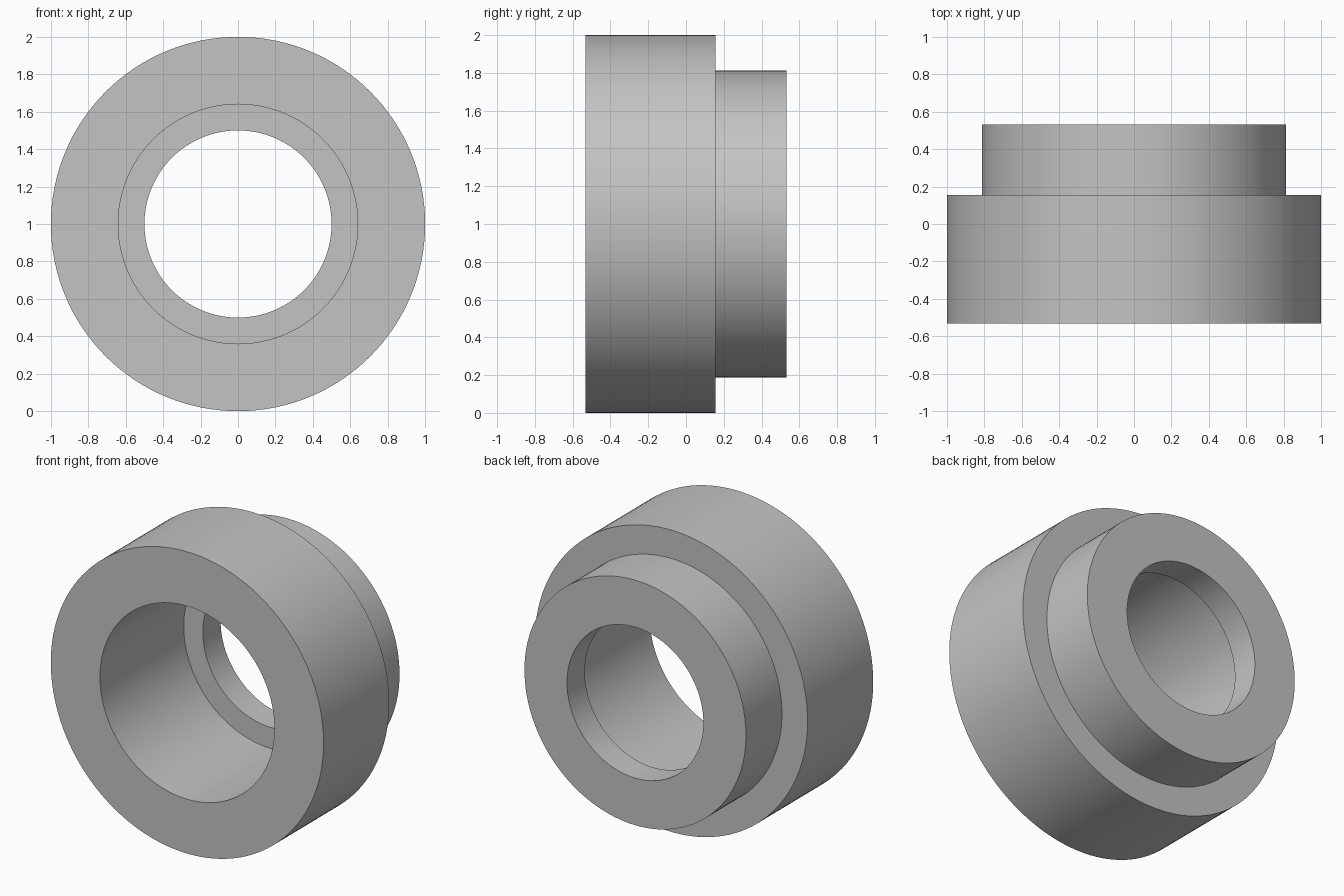
import bpy, bmesh, math
from mathutils import Vector

cube = bpy.data.objects.get("Cube")
if cube:
    bpy.data.objects.remove(cube, do_unlink=True)

# Single plain grey material
grey = bpy.data.materials.new("plain grey")
grey.use_nodes = True
colour = (0.55, 0.55, 0.55, 1)
grey.diffuse_color = colour
grey.node_tree.nodes["Principled BSDF"].inputs["Base Color"].default_value = colour

# Key dimensions
SEGMENTS = 128
FRONT, SHOULDER, SEAT, BACK = -0.532, 0.155, 0.346, 0.532
FLANGE_R, COLLAR_R, COUNTERBORE_R, BORE_R = 1.0, 0.812, 0.64, 0.5

# Closed cross-section as (radius, y), outside then back through the bore
profile = [
    (FLANGE_R, FRONT), (FLANGE_R, SHOULDER),
    (COLLAR_R, SHOULDER), (COLLAR_R, BACK),
    (BORE_R, BACK), (BORE_R, SEAT),
    (COUNTERBORE_R, SEAT), (COUNTERBORE_R, FRONT),
]

# Turn the section around the y axis
bm = bmesh.new()
verts = [bm.verts.new((r, y, 1)) for r, y in profile]
edges = [bm.edges.new((v, verts[i - 1])) for i, v in enumerate(verts)]
bmesh.ops.spin(bm, geom=verts + edges, cent=Vector((0, 0, 1)), axis=(0, 1, 0),
               angle=math.tau, steps=SEGMENTS, use_merge=False)
bmesh.ops.remove_doubles(bm, verts=bm.verts, dist=0.0001)
bmesh.ops.recalc_face_normals(bm, faces=bm.faces)

mesh = bpy.data.meshes.new("stepped_bushing")
bm.to_mesh(mesh)
bm.free()
mesh.materials.append(grey)
bushing = bpy.data.objects.new("stepped_bushing", mesh)
bpy.context.collection.objects.link(bushing)

# Smooth walls, crisp rims
bpy.ops.object.select_all(action="DESELECT")
bushing.select_set(True)
bpy.context.view_layer.objects.active = bushing
bpy.ops.object.shade_smooth_by_angle(angle=math.radians(30))
